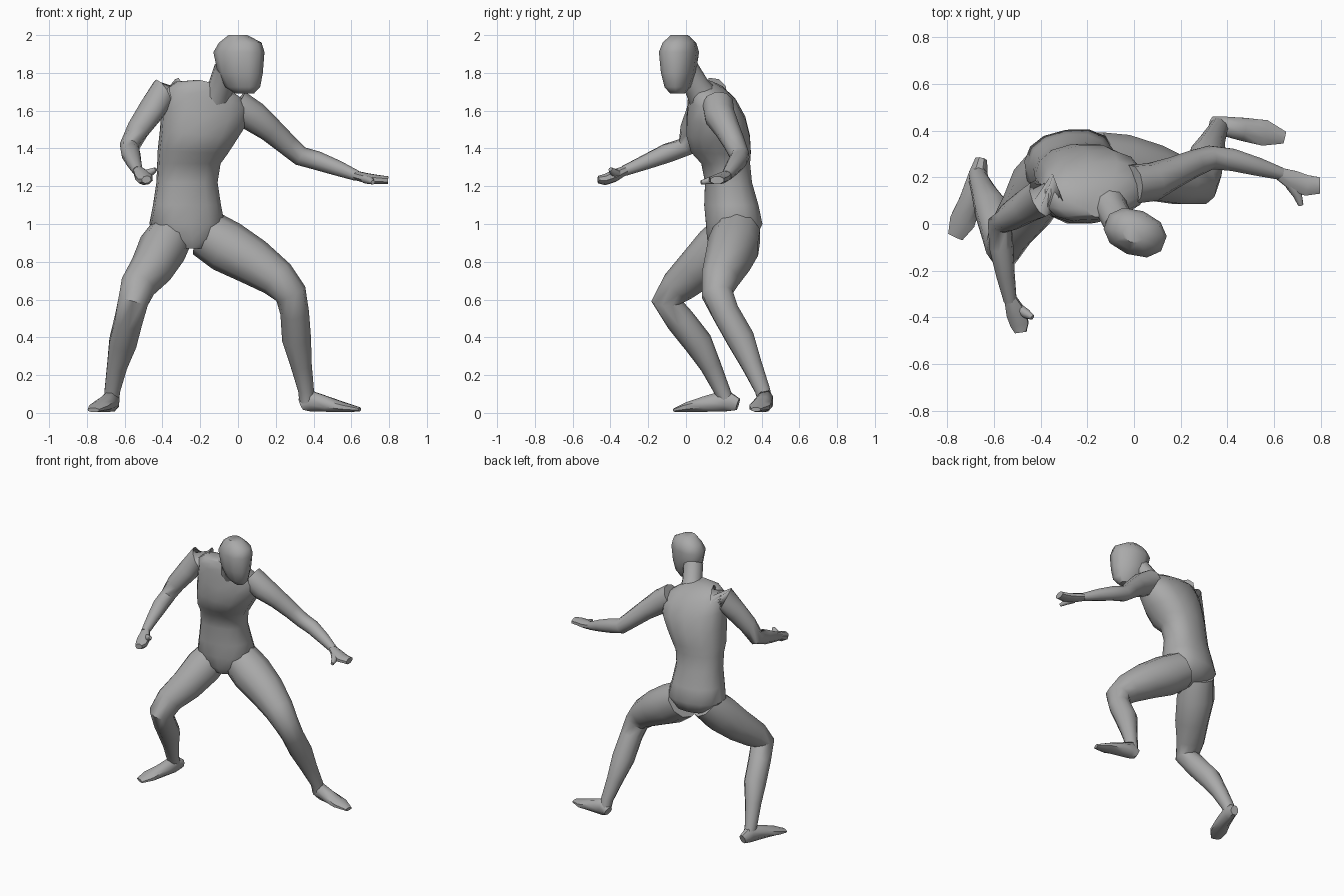
import bpy, bmesh, math
from mathutils import Vector

cube = bpy.data.objects.get("Cube")
if cube:
    bpy.data.objects.remove(cube, do_unlink=True)

GREY = (0.40, 0.40, 0.40, 1)
mat = bpy.data.materials.new("plain grey")
mat.use_nodes = True
mat.diffuse_color = GREY
bsdf = mat.node_tree.nodes["Principled BSDF"]
bsdf.inputs["Base Color"].default_value = GREY
bsdf.inputs["Roughness"].default_value = 0.7


def loft(name, rings, side=(1, 0, 0), upright=False, sides=10, power=1.0):
    """Skin oval rings (x, y, z, half width, half depth[, roll]) into a closed body.
    Rings follow the path, or stay level (apart from roll) when upright."""
    bm = bmesh.new()
    centres = [Vector(r[:3]) for r in rings]
    loops = []
    for i, r in enumerate(rings):
        u = Vector(side).normalized()
        if upright:
            w = Vector((0, 0, 1)).cross(u).normalized()
            roll = r[5] if len(r) > 5 else 0
            u = (u * math.cos(roll) - Vector((0, 0, math.sin(roll))))
        else:
            before, after = centres[max(i - 1, 0)], centres[min(i + 1, len(rings) - 1)]
            t = Vector((0, 0, 0))
            for d in (centres[i] - before, after - centres[i]):
                if d.length:
                    t += d.normalized()
            t.normalize()
            u = (u - t * u.dot(t)).normalized()
            w = t.cross(u)
        loop = []
        for k in range(sides):
            a = math.tau * (k + 0.5) / sides
            c, s = math.cos(a), math.sin(a)
            c = math.copysign(abs(c) ** power, c)
            s = math.copysign(abs(s) ** power, s)
            loop.append(bm.verts.new(centres[i] + u * c * r[3] + w * s * r[4]))
        loops.append(loop)
    for a, b in zip(loops, loops[1:]):
        for k in range(sides):
            n = (k + 1) % sides
            bm.faces.new((a[k], a[n], b[n], b[k]))
    bm.faces.new(loops[0])
    bm.faces.new(loops[-1])
    bmesh.ops.recalc_face_normals(bm, faces=bm.faces)
    mesh = bpy.data.meshes.new(name)
    bm.to_mesh(mesh)
    bm.free()
    mesh.materials.append(mat)
    ob = bpy.data.objects.new(name, mesh)
    bpy.context.collection.objects.link(ob)
    bpy.ops.object.select_all(action='DESELECT')
    ob.select_set(True)
    bpy.context.view_layer.objects.active = ob
    bpy.ops.object.shade_smooth_by_angle(angle=math.radians(48))
    return ob


def limb(name, points, side):
    """Round limb from (x, y, z, radius) points."""
    return loft(name, [(*p, p[3]) for p in points], side)


# Torso, with the right shoulder raised
loft("torso", [
    (-0.25, 0.20, 0.87, 0.06, 0.06),
    (-0.26, 0.24, 0.92, 0.14, 0.13),
    (-0.27, 0.255, 1.00, 0.20, 0.15),
    (-0.27, 0.24, 1.10, 0.18, 0.145),
    (-0.27, 0.225, 1.22, 0.162, 0.125),
    (-0.26, 0.21, 1.32, 0.168, 0.130),
    (-0.24, 0.185, 1.38, 0.185, 0.160, 0.05),
    (-0.21, 0.17, 1.47, 0.205, 0.170, 0.12),
    (-0.18, 0.16, 1.57, 0.230, 0.155, 0.20),
    (-0.165, 0.14, 1.66, 0.230, 0.125, 0.24),
    (-0.155, 0.115, 1.71, 0.180, 0.095, 0.25),
    (-0.14, 0.09, 1.745, 0.075, 0.06, 0.25),
], side=(1, 0.14, 0), upright=True, sides=14, power=0.85)

# Neck and head, turned towards the model's left
limb("neck", [(-0.12, 0.10, 1.66, 0.085), (-0.09, 0.055, 1.73, 0.068),
              (-0.06, 0.0, 1.82, 0.068)], (1, 0, 0))
loft("head", [
    (0.035, -0.045, 1.69, 0.050, 0.035),
    (0.025, -0.045, 1.725, 0.095, 0.062),
    (0.012, -0.04, 1.80, 0.122, 0.085),
    (0.005, -0.037, 1.91, 0.138, 0.098),
    (0.012, -0.035, 1.96, 0.115, 0.082),
    (0.0, -0.035, 2.0, 0.050, 0.045),
], side=(0.93, -0.36, 0), upright=True, power=0.9)

# Arms
limb("right_arm", [
    (-0.32, 0.14, 1.69, 0.085), (-0.40, 0.11, 1.69, 0.083), (-0.46, 0.075, 1.60, 0.072),
    (-0.53, 0.03, 1.50, 0.062), (-0.575, 0.0, 1.41, 0.053), (-0.568, -0.10, 1.375, 0.052),
    (-0.55, -0.22, 1.325, 0.040), (-0.53, -0.33, 1.28, 0.028)], (1, 0.2, 0.3))
limb("left_arm", [
    (-0.01, 0.17, 1.63, 0.085), (0.08, 0.18, 1.57, 0.083), (0.17, 0.22, 1.50, 0.068),
    (0.26, 0.26, 1.42, 0.058), (0.33, 0.285, 1.36, 0.052), (0.42, 0.275, 1.335, 0.050),
    (0.53, 0.245, 1.295, 0.041), (0.63, 0.215, 1.255, 0.028)], (0.2, 1, 0))

# Hands: a flat palm and a thumb each
loft("right_hand", [
    (-0.53, -0.32, 1.285, 0.028, 0.026), (-0.505, -0.38, 1.255, 0.045, 0.034),
    (-0.49, -0.43, 1.235, 0.042, 0.030), (-0.485, -0.465, 1.235, 0.026, 0.020)],
    side=(1, 0.3, 0.2), sides=8)
limb("right_thumb", [(-0.50, -0.36, 1.26, 0.024), (-0.46, -0.385, 1.275, 0.020),
                     (-0.435, -0.40, 1.29, 0.011)], (0, 0, 1))
loft("left_hand", [
    (0.62, 0.217, 1.258, 0.028, 0.026), (0.68, 0.188, 1.243, 0.045, 0.028),
    (0.74, 0.165, 1.235, 0.048, 0.026), (0.795, 0.165, 1.232, 0.038, 0.022)],
    side=(0.3, 1, 0), sides=8)
limb("left_thumb", [(0.67, 0.17, 1.24, 0.024), (0.70, 0.125, 1.23, 0.020),
                    (0.715, 0.08, 1.22, 0.011)], (0, 0, 1))

# Legs
limb("right_leg", [
    (-0.34, 0.26, 0.97, 0.115), (-0.40, 0.17, 0.87, 0.130), (-0.46, 0.06, 0.76, 0.115),
    (-0.53, -0.04, 0.67, 0.095), (-0.555, -0.10, 0.59, 0.084), (-0.58, -0.03, 0.49, 0.077),
    (-0.61, 0.065, 0.37, 0.076), (-0.64, 0.13, 0.25, 0.056), (-0.665, 0.19, 0.12, 0.043),
    (-0.668, 0.215, 0.06, 0.040)], (1, 0, 0))
limb("left_leg", [
    (-0.17, 0.27, 0.95, 0.130), (-0.06, 0.25, 0.88, 0.140), (0.08, 0.22, 0.80, 0.125),
    (0.21, 0.18, 0.71, 0.102), (0.28, 0.165, 0.63, 0.085), (0.30, 0.21, 0.53, 0.076),
    (0.31, 0.29, 0.39, 0.077), (0.335, 0.35, 0.25, 0.056), (0.36, 0.405, 0.12, 0.042),
    (0.365, 0.42, 0.06, 0.040)], (0, 1, 0))

# Feet
loft("right_foot", [
    (-0.655, 0.275, 0.045, 0.028, 0.034), (-0.668, 0.21, 0.065, 0.044, 0.062),
    (-0.70, 0.10, 0.046, 0.052, 0.044), (-0.735, 0.01, 0.030, 0.060, 0.028),
    (-0.765, -0.055, 0.015, 0.036, 0.012)], side=(1, -0.3, 0), sides=8)
loft("left_foot", [
    (0.335, 0.43, 0.045, 0.032, 0.034), (0.38, 0.42, 0.065, 0.044, 0.062),
    (0.47, 0.405, 0.046, 0.054, 0.044), (0.56, 0.39, 0.030, 0.060, 0.028),
    (0.645, 0.37, 0.018, 0.028, 0.012)], side=(0.15, 1, 0), sides=8)
